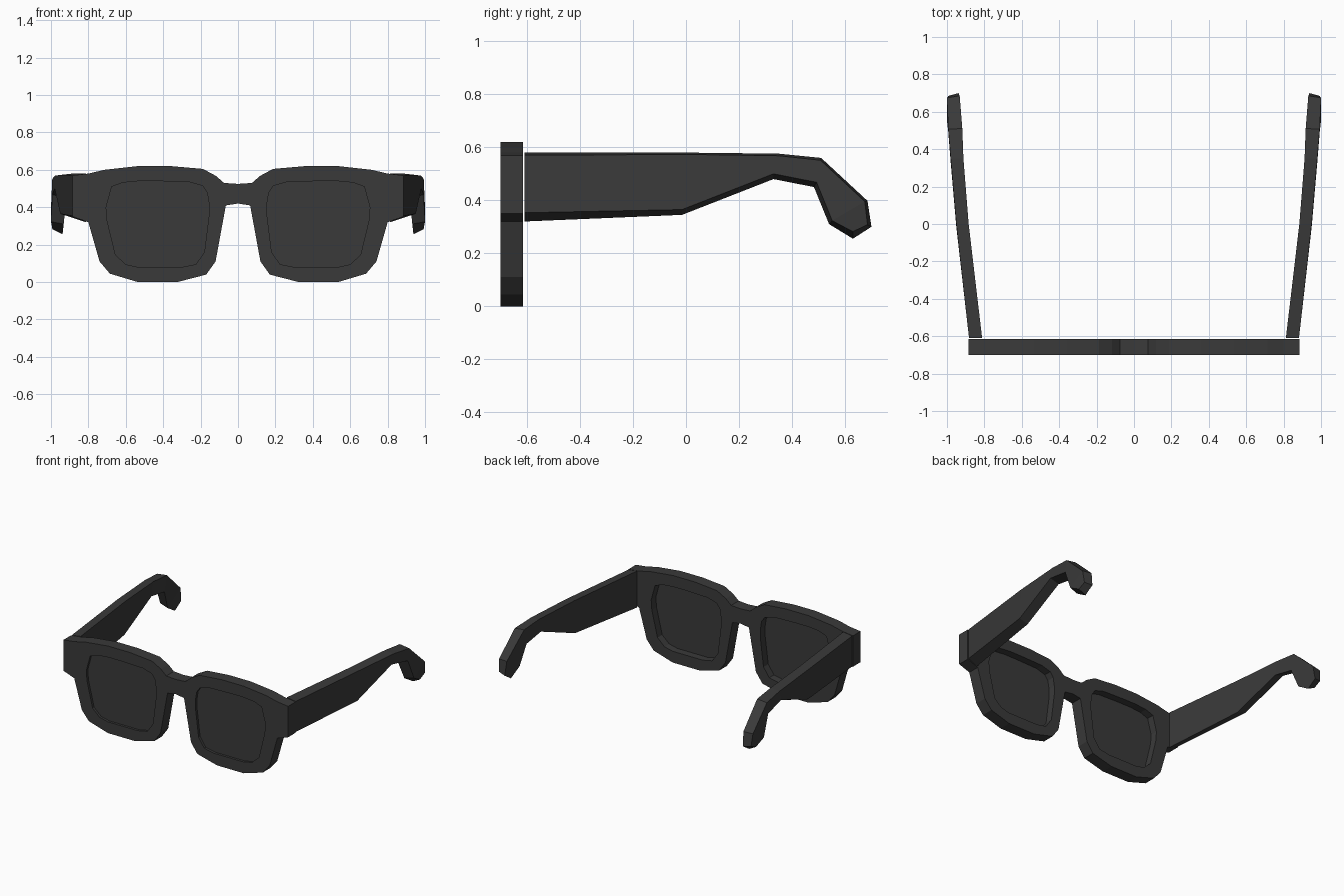
import bpy, bmesh, math
from mathutils import Matrix

if "Cube" in bpy.data.objects:
    bpy.data.objects.remove(bpy.data.objects["Cube"])


def material(name, c):
    m = bpy.data.materials.new(name)
    m.diffuse_color = (*c, 1)
    m.use_nodes = True
    m.node_tree.nodes["Principled BSDF"].inputs["Base Color"].default_value = m.diffuse_color
    return m


frame_mat = material("charcoal plastic", (0.042, 0.042, 0.042))
lens_mat = material("dark tinted lens", (0.042, 0.042, 0.042))

# half of the front outline (x, z), from bridge top round to bridge bottom
HALF = [(0, .525), (.075, .53), (.117, .567), (.187, .605), (.36, .62), (.535, .62),
        (.715, .60), (.80, .58), (.885, .57), (.885, .35), (.80, .32), (.74, .11),
        (.685, .045), (.535, 0), (.325, 0), (.17, .04), (.12, .11), (.065, .41), (0, .42)]
# lens opening on the +x side
LENS = [(.19, .515), (.26, .535), (.43, .54), (.53, .54), (.615, .532), (.675, .51),
        (.705, .40), (.70, .33), (.655, .145), (.60, .095), (.535, .08), (.30, .08),
        (.225, .095), (.18, .16), (.155, .36), (.155, .42), (.165, .48)]


def mirrored(pts):
    return [(-x, z) for x, z in reversed(pts)]


def plate(name, loops, y0, y1, mat):
    """Filled 2D profile with holes, extruded from y0 to y1."""
    cu = bpy.data.curves.new(name, 'CURVE')
    cu.dimensions, cu.fill_mode, cu.extrude = '2D', 'BOTH', (y1 - y0) / 2
    for loop in loops:
        s = cu.splines.new('POLY')
        s.points.add(len(loop) - 1)
        for p, (x, z) in zip(s.points, loop):
            p.co = (x, z, 0, 1)
        s.use_cyclic_u = True
    tmp = bpy.data.objects.new(name + " profile", cu)
    bpy.context.collection.objects.link(tmp)
    bpy.context.view_layer.update()
    me = bpy.data.meshes.new_from_object(tmp.evaluated_get(bpy.context.evaluated_depsgraph_get()))
    bpy.data.objects.remove(tmp)
    me.transform(Matrix.Translation((0, (y0 + y1) / 2, 0)) @ Matrix.Rotation(math.pi / 2, 4, 'X'))
    bm = bmesh.new()
    bm.from_mesh(me)
    bmesh.ops.remove_doubles(bm, verts=bm.verts, dist=1e-4)
    bmesh.ops.recalc_face_normals(bm, faces=bm.faces)
    for f in bm.faces:
        f.smooth = False
    bm.to_mesh(me)
    bm.free()
    me.materials.clear()
    me.materials.append(mat)
    bpy.context.collection.objects.link(bpy.data.objects.new(name, me))


# front frame with two openings, and the recessed lenses
plate("front_frame", [HALF + mirrored(HALF)[1:-1], LENS, mirrored(LENS)], -.70, -.615, frame_mat)
plate("right_lens", [LENS], -.683, -.668, lens_mat)
plate("left_lens", [mirrored(LENS)], -.683, -.668, lens_mat)

# temple arm stations: x, then (y, z) of inner top, inner bottom, outer top, outer bottom
ARM = [(.812, .882, (-.61, .58), (-.61, .32), (-.61, .57), (-.61, .353)),
       (.884, .950, (0, .58), (-.015, .345), (0, .573), (-.015, .365)),
       (.912, .980, (.35, .576), (.33, .48), (.35, .568), (.33, .50)),
       (.918, .993, (.51, .56), (.483, .45), (.508, .551), (.493, .468)),
       (.932, 1.0, (.685, .398), (.54, .31), (.675, .395), (.552, .323)),
       (.938, .992, (.70, .30), (.63, .255), (.685, .308), (.63, .282))]


def arm(name, side):
    bm = bmesh.new()
    rings = [[bm.verts.new((side * x, *p)) for x, p in
              ((xi, it), (xi, ib), (xo, ob), (xo, ot))] for xi, xo, it, ib, ot, ob in ARM]
    for a, b in zip(rings, rings[1:]):
        for i in range(4):
            j = (i + 1) % 4
            bm.faces.new((a[i], a[j], b[j], b[i]))
    bm.faces.new(rings[0])
    bm.faces.new(rings[-1])
    bmesh.ops.recalc_face_normals(bm, faces=bm.faces)
    me = bpy.data.meshes.new(name)
    bm.to_mesh(me)
    bm.free()
    me.materials.append(frame_mat)
    bpy.context.collection.objects.link(bpy.data.objects.new(name, me))


# folding temple arms with ear hooks
arm("right_temple", 1)
arm("left_temple", -1)
